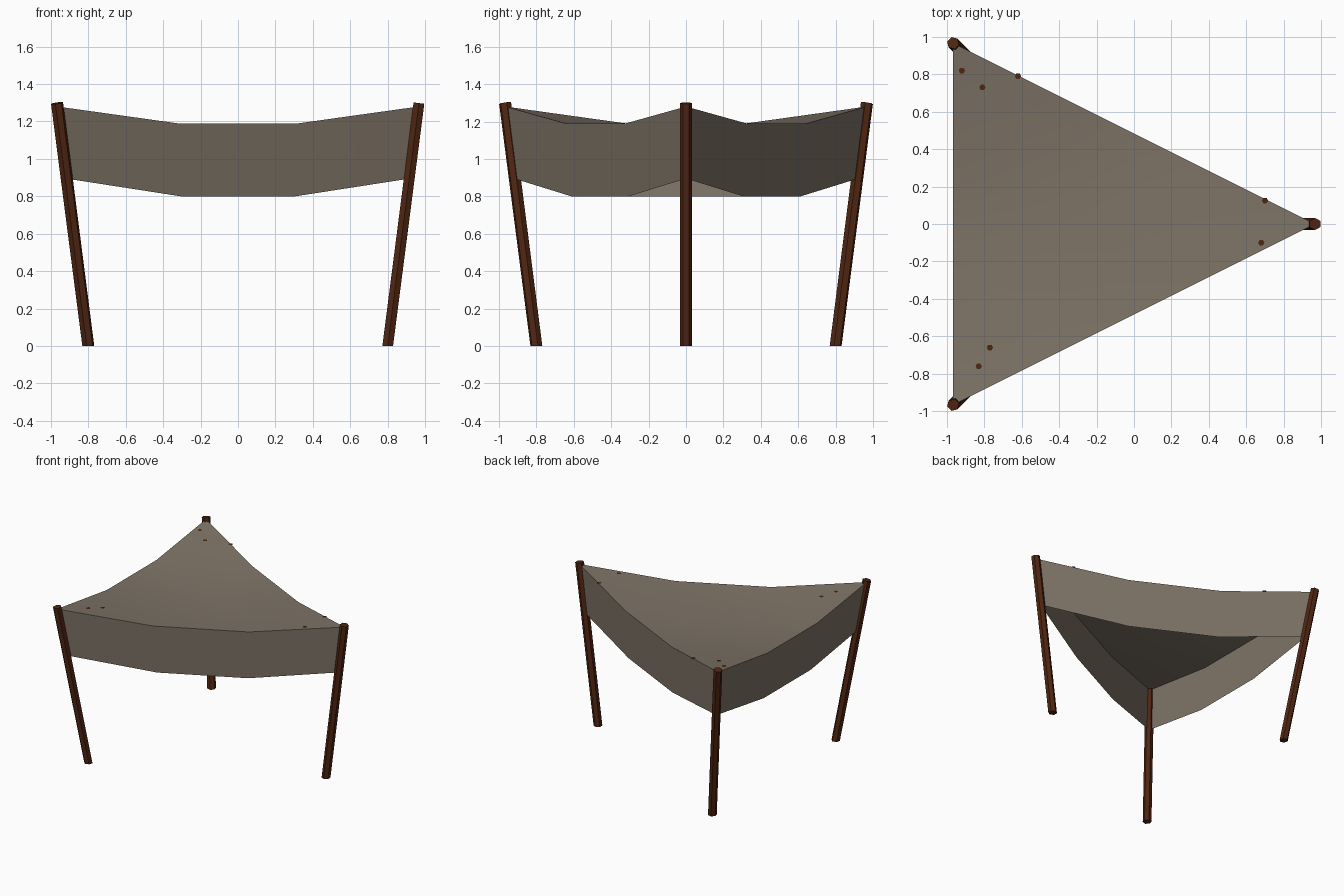
import bpy, bmesh, math
from mathutils import Vector
from mathutils.bvhtree import BVHTree

if "Cube" in bpy.data.objects:
    bpy.data.objects.remove(bpy.data.objects["Cube"])


def material(name, rgb):
    m = bpy.data.materials.new(name)
    m.diffuse_color = (*rgb, 1)
    m.use_nodes = True
    m.node_tree.nodes["Principled BSDF"].inputs["Base Color"].default_value = m.diffuse_color
    return m


CLOTH = material("taupe cloth", (0.21, 0.175, 0.135))
WOOD = material("dark brown wood", (0.08, 0.019, 0.006))


def make(name, bm, mat, smooth=None):
    me = bpy.data.meshes.new(name)
    bm.to_mesh(me)
    ob = bpy.data.objects.new(name, me)
    bpy.context.collection.objects.link(ob)
    me.materials.append(mat)
    if smooth:
        bpy.ops.object.select_all(action='DESELECT')
        ob.select_set(True)
        bpy.context.view_layer.objects.active = ob
        bpy.ops.object.shade_smooth_by_angle(angle=math.radians(smooth))
    return ob


# Outward direction of each pole, counter-clockwise from above
corners = [Vector((-1, -1, 0)), Vector((1, 0, 0)), Vector((-1, 1, 0))]

# Leaning poles with flat feet
for c, name in zip(corners, ("front_pole", "right_pole", "back_pole")):
    bm = bmesh.new()
    foot, top = c * 0.8, c * 0.967 + Vector((0, 0, 1.298))
    rings = []
    for p in (foot, top):
        ring = []
        for k in range(6):
            a = math.pi / 3 * k + math.pi / 6 + math.atan2(c.y, c.x)
            off = Vector((math.cos(a), math.sin(a), 0)) * 0.033
            if p is top:                       # cap is square to the lean
                off.z = -off.dot(c) * 0.13
            ring.append(bm.verts.new(p + off))
        rings.append(ring)
    for k in range(6):
        j = (k + 1) % 6
        bm.faces.new((rings[0][k], rings[0][j], rings[1][j], rings[1][k]))
    bm.faces.new(rings[0][::-1])
    bm.faces.new(rings[1])
    make(name, bm, WOOD)


def edge_loop(bm, radius, z, sag):
    """Nine points round the triangle, sagging between the poles."""
    return [bm.verts.new(corners[s].lerp(corners[(s + 1) % 3], t / 3) * radius
                         + Vector((0, 0, z - (sag if t else 0))))
            for s in range(3) for t in range(3)]


# Canopy: sagging roof and hanging side cloths in one sheet
bm = bmesh.new()
upper = edge_loop(bm, 0.967, 1.28, 0.09)
lower = edge_loop(bm, 0.92, 0.895, 0.095)
middle = bm.verts.new((-0.32, 0, 1.13))
for i in range(9):
    j = (i + 1) % 9
    bm.faces.new((lower[i], lower[j], upper[j], upper[i]))
    if i % 3 == 0:                             # corner triangle of the roof
        bm.faces.new((upper[i - 1], upper[i], upper[j]))
    bm_next = upper[j] if i % 3 == 1 else None
    if bm_next:
        bm.faces.new((upper[i], bm_next, middle))
for i in (0, 3, 6):
    bm.faces.new((upper[i - 1], upper[i + 1], middle))
bvh = BVHTree.FromBMesh(bm)
make("canopy", bm, CLOTH, 50)

# Small brown flecks lying on the roof near the poles
bm = bmesh.new()
for x, y in ((-0.92, 0.82), (-0.81, 0.73), (-0.62, 0.79), (0.7, 0.125),
             (0.68, -0.1), (-0.77, -0.66), (-0.83, -0.76)):
    hit, normal, *_ = bvh.ray_cast(Vector((x, y, 3)), Vector((0, 0, -1)))
    if hit:
        q = Vector((0, 0, 1)).rotation_difference(normal if normal.z > 0 else -normal)
        mat = q.to_matrix().to_4x4()
        mat.translation = hit + Vector((0, 0, 0.003))
        bmesh.ops.create_circle(bm, cap_ends=True, segments=6, radius=0.017, matrix=mat)
make("roof_flecks", bm, WOOD)
